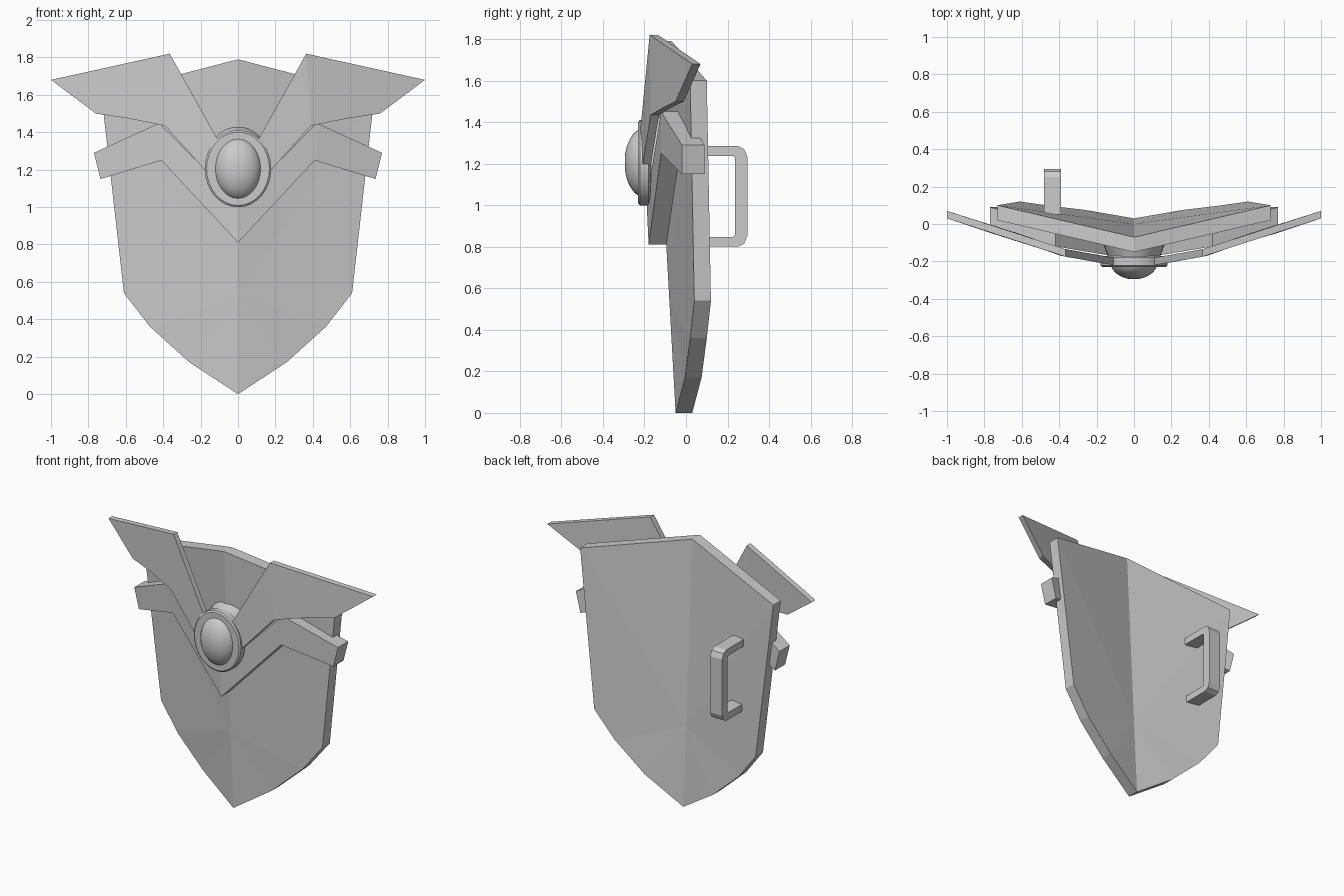
import bpy, bmesh, math
from mathutils import Matrix

cube = bpy.data.objects.get("Cube")
if cube:
    bpy.data.objects.remove(cube)

grey = bpy.data.materials.new("plain_grey")
grey.use_nodes = True
color = (0.6, 0.6, 0.6, 1)
grey.diffuse_color = color
grey.node_tree.nodes["Principled BSDF"].inputs["Base Color"].default_value = color


def finish(name, bm):
    bmesh.ops.recalc_face_normals(bm, faces=bm.faces)
    mesh = bpy.data.meshes.new(name)
    bm.to_mesh(mesh)
    bm.free()
    mesh.materials.append(grey)
    obj = bpy.data.objects.new(name, mesh)
    bpy.context.collection.objects.link(obj)
    return obj


def slab(name, points, faces, depth, mirrored=True):
    """Thick sheet: front faces, matching back faces and walls on open edges."""
    bm = bmesh.new()
    front = [bm.verts.new(p) for p in points]
    back = [bm.verts.new((x, y + depth, z)) for x, y, z in points]
    edges = {(f[i - 1], f[i]) for f in faces for i in range(len(f))}
    for f in faces:
        bm.faces.new([front[i] for i in f])
        bm.faces.new([back[i] for i in reversed(f)])
    for a, b in edges:
        on_seam = mirrored and points[a][0] == 0 and points[b][0] == 0
        if (b, a) not in edges and not on_seam:
            bm.faces.new((front[b], front[a], back[a], back[b]))
    obj = finish(name, bm)
    if mirrored:
        obj.modifiers.new("Mirror", 'MIRROR').use_clip = True
    return obj


def oval(name, rings, segments=32):
    """Oval lathe along y; each ring is (y, x radius, z radius, centre z)."""
    bm = bmesh.new()
    loops = []
    for y, rx, rz, cz in rings:
        loops.append([bm.verts.new((rx * math.cos(t), y, cz + rz * math.sin(t)))
                      for t in (2 * math.pi * i / segments for i in range(segments))])
    for a, b in zip(loops, loops[1:]):
        for i in range(segments):
            bm.faces.new((a[i - 1], a[i], b[i], b[i - 1]))
    bm.faces.new(loops[0])
    bm.faces.new(loops[-1])
    obj = finish(name, bm)
    bpy.ops.object.select_all(action='DESELECT')
    obj.select_set(True)
    bpy.context.view_layer.objects.active = obj
    bpy.ops.object.shade_smooth_by_angle(angle=math.radians(35))
    return obj


# Ridged main plate
slab("shield_plate",
     [(0, -.05, 0), (.26, -.005, .17), (.47, .02, .36), (.61, .04, .54),
      (.73, .02, 1.6), (0, -.15, 1.79), (0, -.08, .54)],
     [(0, 1, 6), (1, 2, 6), (2, 3, 6), (3, 4, 6), (4, 5, 6)], .08)

# Chevron band across the front
slab("chevron_band",
     [(0, -.18, .81), (.41, -.12, 1.25), (.735, -.02, 1.15),
      (.77, -.02, 1.29), (.42, -.12, 1.45), (0, -.19, 1.02)],
     [(0, 1, 4, 5), (1, 2, 3, 4)], .11)

# Swept wings, folded along their inner third
slab("wings",
     [(.08, -.225, 1.12), (.17, -.21, 1.19), (.39, -.17, 1.435),
      (.59, -.10, 1.475), (.76, -.05, 1.5), (1, .03, 1.68),
      (.365, -.175, 1.82), (.08, -.225, 1.31)],
     [(0, 1, 2, 6, 7), (2, 3, 4, 5, 6)], .04)

# Central boss: tapered base, flat rim and dome
oval("boss_base", [(-.08, .175, .225, 1.22), (-.2, .13, .18, 1.22)])
oval("boss_rim", [(-.17, .165, .195, 1.205), (-.18, .178, .206, 1.205),
                  (-.222, .178, .206, 1.205), (-.23, .168, .196, 1.205)])
angles = [math.pi / 2 * i / 10 for i in range(10)]
oval("boss_dome", [(-.2 - .096 * math.sin(a), .127 * math.cos(a),
                    .167 * math.cos(a), 1.205) for a in angles])

# Grip on the back: bent strip with cut corners, turned from an x profile
outer = [(.05, 1.285), (.25, 1.285), (.28, 1.27), (.295, 1.235),
         (.295, .85), (.28, .815), (.25, .8), (.05, .8)]
inner = [(.05, 1.237), (.225, 1.237), (.232, 1.235), (.235, 1.228),
         (.235, .857), (.232, .85), (.225, .848), (.05, .848)]
count = len(outer)
grip = slab("back_grip", [(-z, 0, y) for y, z in outer + inner],
            [(i, i + 1, count + i + 1, count + i) for i in range(count - 1)],
            .09, mirrored=False)
# profile (-z, x, y) becomes (x, y, z)
turn = Matrix(((0, 1, 0, -.48), (0, 0, 1, 0), (-1, 0, 0, 0), (0, 0, 0, 1)))
grip.data.transform(turn)
if turn.determinant() < 0:
    grip.data.flip_normals()
